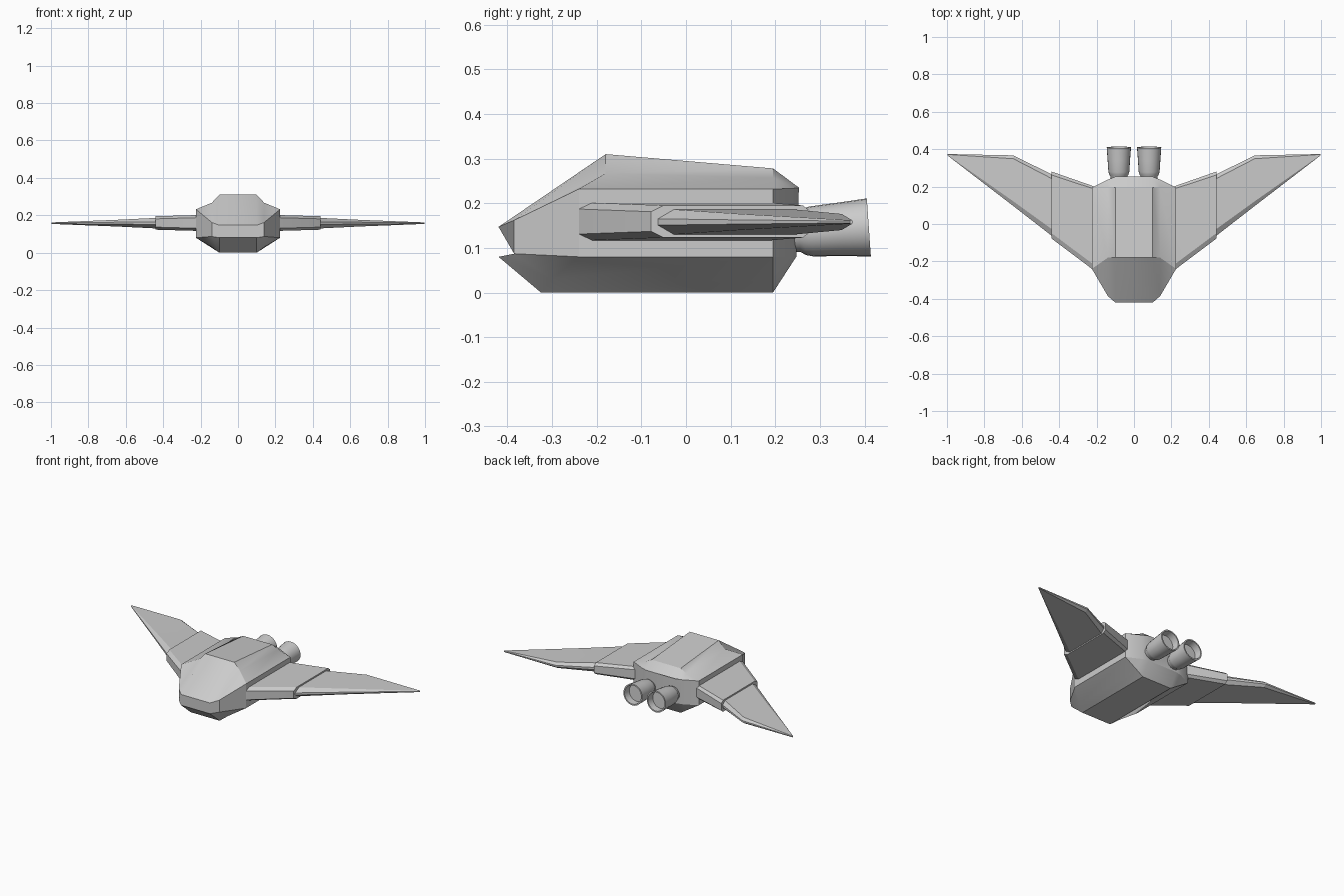
import bpy, bmesh, math
from mathutils import Matrix

if "Cube" in bpy.data.objects:
    bpy.data.objects.remove(bpy.data.objects["Cube"])


def loft(name, rings, mirror=False, matrix=None, angle=30):
    """Skin a list of equal-length closed rings and cap both ends."""
    bm = bmesh.new()
    vs = [[bm.verts.new(p) for p in r] for r in rings]
    n = len(rings[0])
    for a, b in zip(vs, vs[1:]):
        for i in range(n):
            j = (i + 1) % n
            bm.faces.new((a[i], a[j], b[j], b[i]))
    bm.faces.new(vs[0])
    bm.faces.new(vs[-1])
    bmesh.ops.remove_doubles(bm, verts=bm.verts, dist=0.0005)
    bmesh.ops.recalc_face_normals(bm, faces=bm.faces)
    if matrix:
        bm.transform(matrix)
    me = bpy.data.meshes.new(name)
    bm.to_mesh(me)
    bm.free()
    ob = bpy.data.objects.new(name, me)
    bpy.context.collection.objects.link(ob)
    bpy.ops.object.select_all(action='DESELECT')
    ob.select_set(True)
    bpy.context.view_layer.objects.active = ob
    bpy.ops.object.shade_smooth_by_angle(angle=math.radians(angle))
    if mirror:
        ob.modifiers.new("Mirror", 'MIRROR').use_mirror_merge = False
    return ob


# Hull: half sections from belly edge to roof edge, mirrored into full rings
def hull_ring(half):
    return half + [(-x, y, z) for x, y, z in reversed(half)]


nose = [(.1, -.42, .08), (.14, -.385, .087), (.14, -.385, .087),
        (.14, -.385, .162), (.14, -.385, .162), (.1, -.42, .147)]
front = [(.1, -.325, 0), (.14, -.3, .03), (.225, -.24, .08),
         (.225, -.24, .232), (.14, -.18, .267), (.1, -.18, .31)]
rear = [(.1, .195, 0), (.14, .195, .026), (.225, .195, .08),
        (.225, .195, .232), (.14, .195, .257), (.1, .195, .278)]
tail = [(.1, .247, .08), (.14, .237, .08), (.14, .237, .08),
        (.14, .237, .233), (.14, .237, .233), (.1, .253, .235)]
loft("hull", [hull_ring(s) for s in (nose, front, rear, tail)])


# Wings: chamfered sections running leading edge -> trailing edge
def wing_ring(x, y0, y1, zc, half, edge, lead, trail):
    return [(x, y0, zc - edge), (x, y0, zc + edge),
            (x, y0 + lead, zc + half), (x, y1 - trail, zc + half),
            (x, y1, zc + edge), (x, y1, zc - edge),
            (x, y1 - trail, zc - half), (x, y0 + lead, zc - half)]


loft("wing_root_panel", [
    wing_ring(.20, -.255, .195, .159, .043, .029, .03, .012),
    wing_ring(.225, -.24, .205, .159, .042, .028, .03, .014),
    wing_ring(.44, -.078, .28, .159, .036, .022, .028, .018)],
    mirror=True, angle=10)
loft("wing_outer_panel", [
    wing_ring(.42, -.078, .255, .158, .029, .008, .038, .02),
    wing_ring(.44, -.063, .265, .158, .028, .007, .036, .022),
    wing_ring(.645, .096, .367, .158, .018, .005, .025, .018),
    wing_ring(.998, .367, .374, .158, .004, .002, .002, .002)],
    mirror=True, angle=10)

# Engines: nozzle profile (radius, distance) with a recessed exhaust, tilted up
profile = [(.040, -.05), (.044, 0), (.052, .012), (.056, .028), (.060, .09),
           (.065, .157), (.057, .157), (.053, .115)]
N = 24
rings = [[(r * math.cos(2 * math.pi * i / N), r * math.sin(2 * math.pi * i / N), d)
          for i in range(N)] for r, d in profile]
place = (Matrix.Translation((.081, .253, .135))
         @ Matrix.Rotation(math.radians(-90 + 4), 4, 'X'))
loft("engine_nozzle", rings, mirror=True, matrix=place, angle=35)
